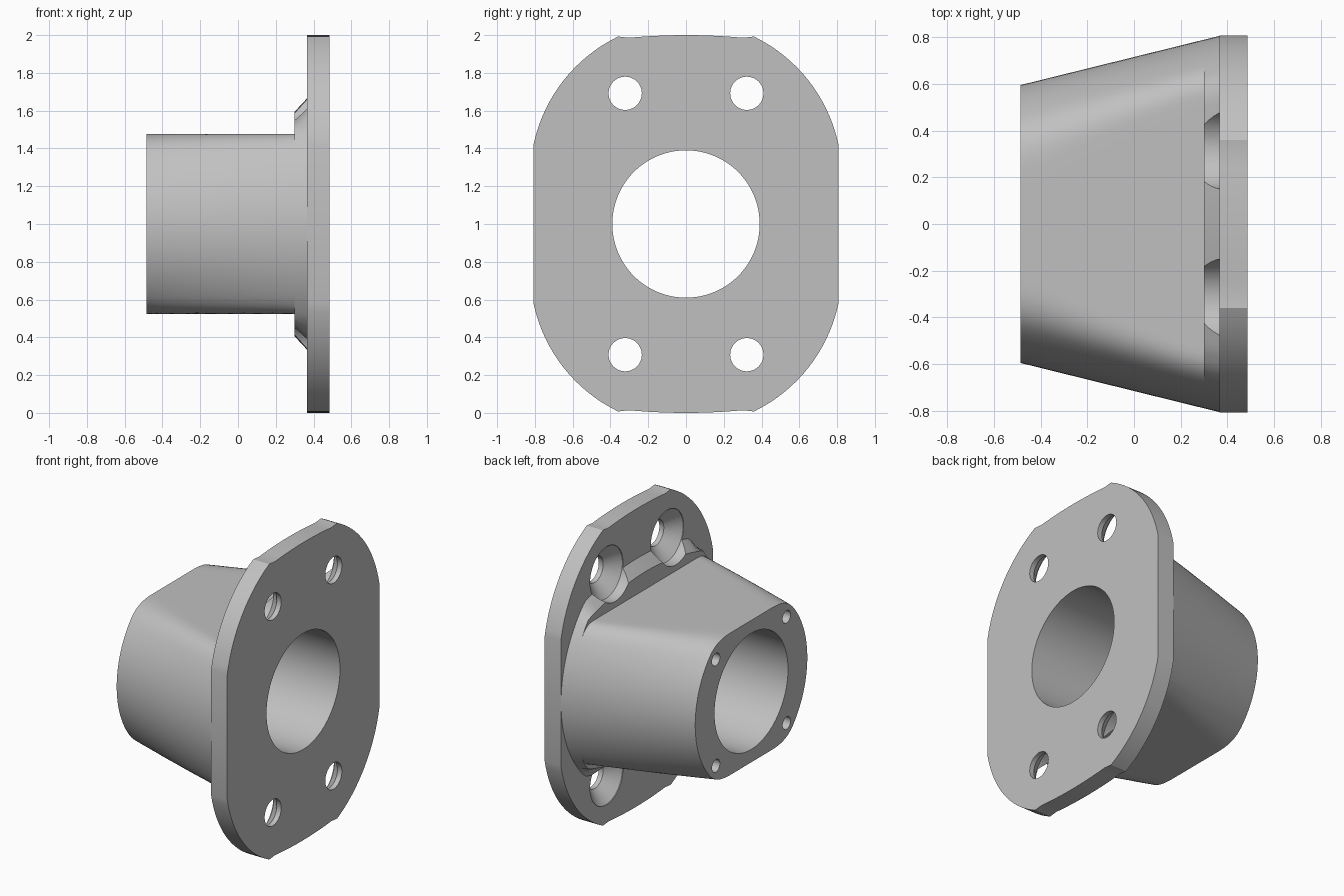
import bpy, bmesh, math

cube = bpy.data.objects.get("Cube")
if cube:
    bpy.data.objects.remove(cube)

CENTRE_Z = 1.0
BACK, STEP, SEAT, FRONT = -0.485, 0.3, 0.365, 0.485   # stations along x
FLAT = 0.477                                          # half height of the trimmed body

grey = bpy.data.materials.new("plain grey")
grey.use_nodes = True
colour = (0.53, 0.53, 0.53, 1)
grey.diffuse_color = colour
grey.node_tree.nodes["Principled BSDF"].inputs["Base Color"].default_value = colour


def loft(name, sections):
    """Skin a list of (x, outline) sections, outlines being (y, z) loops."""
    bm = bmesh.new()
    rings = [[bm.verts.new((x, y, z + CENTRE_Z)) for y, z in loop] for x, loop in sections]
    n = len(rings[0])
    for a, b in zip(rings, rings[1:]):
        for i in range(n):
            j = (i + 1) % n
            bm.faces.new((a[i], a[j], b[j], b[i]))
    bm.faces.new(rings[0][::-1])
    bm.faces.new(rings[-1])
    bmesh.ops.remove_doubles(bm, verts=bm.verts, dist=1e-5)
    bmesh.ops.recalc_face_normals(bm, faces=bm.faces)
    mesh = bpy.data.meshes.new(name)
    bm.to_mesh(mesh)
    bm.free()
    mesh.materials.append(grey)
    ob = bpy.data.objects.new(name, mesh)
    bpy.context.collection.objects.link(ob)
    return ob


def circle(r, y=0, z=0, n=48):
    return [(y + r * math.cos(math.tau * i / n), z + r * math.sin(math.tau * i / n))
            for i in range(n)]


def combine(target, tool, operation):
    bpy.context.view_layer.objects.active = target
    mod = target.modifiers.new("join", 'BOOLEAN')
    mod.operation = operation
    mod.solver = 'EXACT'
    mod.object = tool
    bpy.ops.object.modifier_apply(modifier=mod.name)
    bpy.data.objects.remove(tool)


def cone_radius(x):
    return 0.595 + 0.21 * (x - BACK) / (SEAT - BACK)


def soft_min(a, b, k=0.08):
    h = max(k - abs(a - b), 0) / k
    return min(a, b) - h * h * k / 4


def body_section(x):
    return [(y, math.copysign(soft_min(abs(z), FLAT), z))
            for y, z in circle(cone_radius(x), n=128)]


def collar_section(x, top):
    return [(y, math.copysign(min(abs(z), max(top - 0.25 * y * y, 0)), z))
            for y, z in circle(cone_radius(x), n=128)]


# Tapered body with flat top and bottom, stepping up to a sloped collar
stations = [BACK + (STEP - BACK) * i / 10 for i in range(11)]
sections = [(x, body_section(x)) for x in stations]
collar_end = collar_section(SEAT, 0.665)
sections += [(STEP, collar_section(STEP, 0.595)), (SEAT, collar_end), (SEAT + 0.05, collar_end)]
body = loft("tapered_body", sections)

# Flange plate: straight sides, round corners, slightly crowned ends
ARC_R, ARC_Z = 0.825, 0.25
start, end = math.asin(0.17 / ARC_R), math.acos(0.36 / ARC_R)
quarter = []
for i in range(17):
    a = start + (end - start) * i / 16
    quarter.append((ARC_R * math.cos(a), ARC_Z + ARC_R * math.sin(a)))
quarter += [(0.36 * (1 - i / 6), 1 - 0.02 * (1 - i / 6) ** 2) for i in range(1, 7)]
upper = quarter + [(-y, z) for y, z in quarter[-2::-1]]
outline = upper + [(-y, -z) for y, z in upper]
flange = loft("mounting_flange", [(SEAT, outline), (FRONT, outline)])
combine(flange, body, 'UNION')

# Central bore
bore = loft("bore_cutter", [(-1, circle(0.39, n=96)), (1, circle(0.39, n=96))])
combine(flange, bore, 'DIFFERENCE')

# Countersunk flange holes and small blind holes in the narrow end
for sy in (-1, 1):
    for sz in (-1, 1):
        y, z = sy * 0.322, sz * 0.692
        profile = [(-0.6, 0.175), (SEAT + 0.005, 0.175), (0.452, 0.088), (0.6, 0.088)]
        sink = loft("countersink_cutter", [(x, circle(r, y, z)) for x, r in profile])
        combine(flange, sink, 'DIFFERENCE')
        y, z = sy * 0.375, sz * 0.357
        pin = loft("pin_cutter", [(x, circle(0.042, y, z, 24)) for x in (-0.6, -0.2)])
        combine(flange, pin, 'DIFFERENCE')

# Smooth curved surfaces, keep crisp edges
flange.name = "flanged_tapered_sleeve"
bpy.ops.object.select_all(action='DESELECT')
flange.select_set(True)
bpy.context.view_layer.objects.active = flange
bpy.ops.object.shade_smooth_by_angle(angle=math.radians(30))
